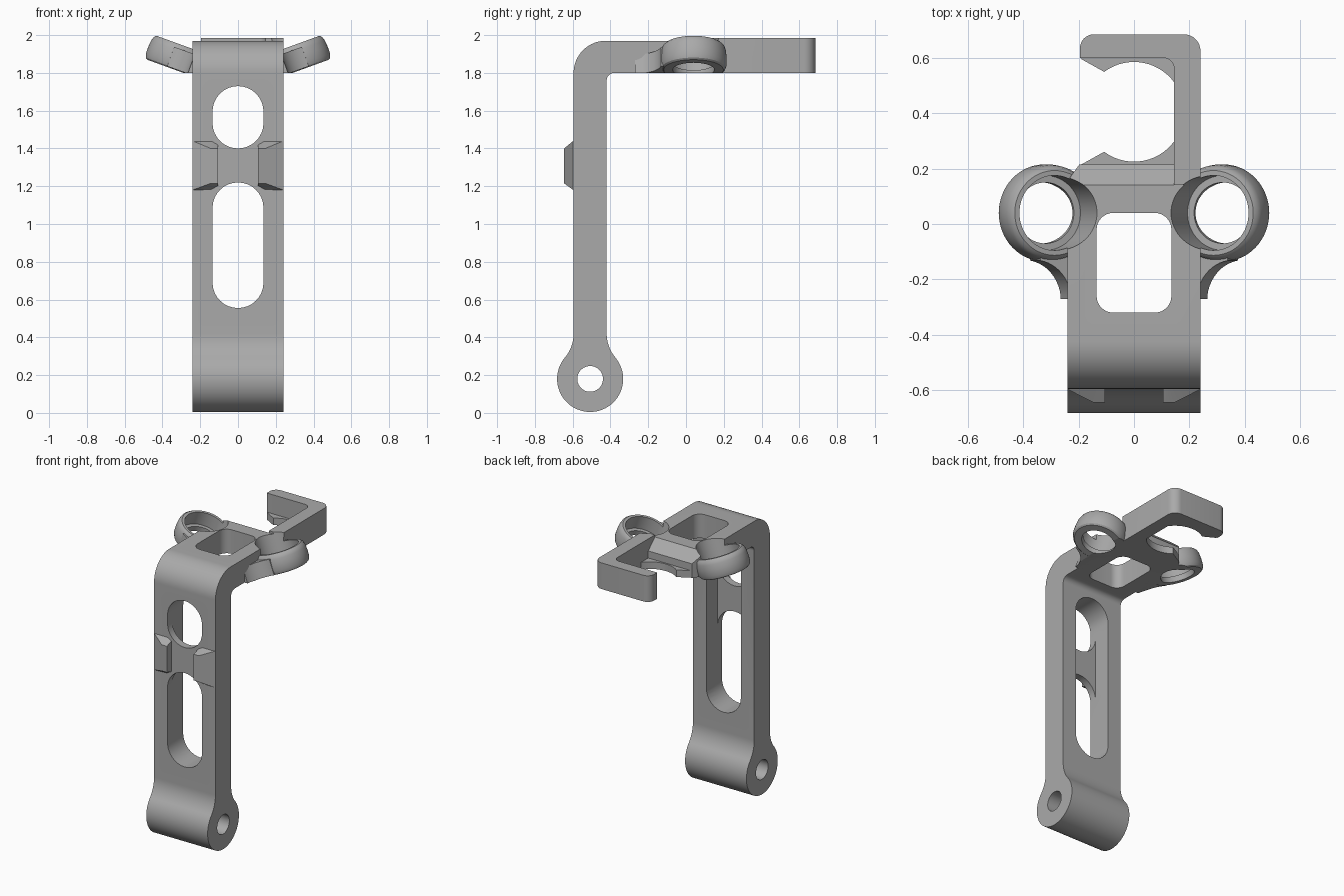
import bpy, bmesh, math
from mathutils import Matrix, Vector

cube = bpy.data.objects.get("Cube")
if cube:
    bpy.data.objects.remove(cube, do_unlink=True)

grey = bpy.data.materials.new("mid grey")
grey.use_nodes = True
colour = (0.40, 0.40, 0.40, 1)
grey.diffuse_color = colour
grey.node_tree.nodes["Principled BSDF"].inputs["Base Color"].default_value = colour

# Maps (u, v, depth) to x, y, z for each extrusion axis
AXES = {"x": lambda u, v, d: (d, u, v),
        "y": lambda u, v, d: (u, d, v),
        "z": lambda u, v, d: (u, v, d)}


def arc(cx, cy, r, start, end, steps=12):
    angles = [math.radians(start + (end - start) * i / steps) for i in range(steps + 1)]
    return [(cx + r * math.cos(a), cy + r * math.sin(a)) for a in angles]


def rounded(corners):
    """Outline from (u, v, radius) corners, for right-angled corners."""
    out = []
    for i, (u, v, r) in enumerate(corners):
        p = Vector((u, v))
        if r == 0:
            out.append((u, v))
            continue
        a = (Vector(corners[i - 1][:2]) - p).normalized() * r
        b = (Vector(corners[(i + 1) % len(corners)][:2]) - p).normalized() * r
        for k in range(9):
            t = math.radians(90 * k / 8)
            out.append(tuple(p + a * (1 - math.sin(t)) + b * (1 - math.cos(t))))
    return out


def box_outline(u0, u1, v0, v1, r=0):
    return rounded([(u0, v0, r), (u1, v0, r), (u1, v1, r), (u0, v1, r)])


def finish(name, bm, matrix=None):
    bmesh.ops.remove_doubles(bm, verts=bm.verts, dist=1e-5)
    bmesh.ops.recalc_face_normals(bm, faces=bm.faces)
    mesh = bpy.data.meshes.new(name)
    if matrix:
        bm.transform(matrix)
    bm.to_mesh(mesh)
    bm.free()
    mesh.materials.append(grey)
    ob = bpy.data.objects.new(name, mesh)
    bpy.context.collection.objects.link(ob)
    return ob


def loft(name, loops, matrix=None):
    """Solid through matching loops, capped at both ends."""
    bm = bmesh.new()
    rings = [[bm.verts.new(p) for p in loop] for loop in loops]
    n = len(rings[0])
    for lo, hi in zip(rings, rings[1:]):
        for i in range(n):
            j = (i + 1) % n
            bm.faces.new((lo[i], lo[j], hi[j], hi[i]))
    bm.faces.new(rings[0])
    bm.faces.new(rings[-1])
    return finish(name, bm, matrix)


def prism(name, outline, d0, d1, axis="z", matrix=None):
    return loft(name, [[AXES[axis](u, v, d) for u, v in outline] for d in (d0, d1)], matrix)


def lathe(name, profile, matrix=None, sides=64):
    turns = [math.tau * i / sides for i in range(sides)]
    return loft(name, [[(r * math.cos(t), r * math.sin(t), z) for t in turns]
                       for r, z in profile], matrix)


def boolean(ob, tool, operation="DIFFERENCE", keep=False):
    mod = ob.modifiers.new("cut", "BOOLEAN")
    mod.operation, mod.object, mod.solver = operation, tool, "EXACT"
    bpy.context.view_layer.objects.active = ob
    bpy.ops.object.modifier_apply(modifier=mod.name)
    if not keep:
        bpy.data.objects.remove(tool, do_unlink=True)


# Bent bracket body: pivot boss, upright and top plate in one side profile
mid, half, boss_z, boss_r, neck = -0.5075, 0.0875, 0.18, 0.175, 0.2
rise = math.sqrt((boss_r + neck) ** 2 - (half + neck) ** 2)
tilt = math.degrees(math.atan2(rise, half + neck))
side = (arc(mid - half - neck, boss_z + rise, neck, 0, -tilt)
        + arc(mid, boss_z, boss_r, 180 - tilt, 360 + tilt, 48)[1:-1]
        + arc(mid + half + neck, boss_z + rise, neck, 180 + tilt, 180)
        + arc(-0.38, 1.76, 0.04, 180, 90, 8)
        + [(0.215, 1.8), (0.215, 1.9), (0.14, 1.97)]
        + arc(-0.425, 1.8, 0.17, 90, 180, 20))
body = prism("bracket_body", side, -0.24, 0.24, "x")

# Pivot hole, upright slots, recess behind the bridge, plate window, clipped corner
boolean(body, prism("cut", arc(mid, boss_z, 0.068, 0, 352.5, 47), -1, 1, "x"))
for z0, z1, y1 in ((0.555, 1.22, -0.3), (1.40, 1.73, -0.3)):
    boolean(body, prism("cut", box_outline(-0.135, 0.135, z0, z1, 0.1349), -1, y1, "y"))
boolean(body, prism("cut", box_outline(-0.135, 0.135, 0.555, 1.73, 0.1349), -0.545, -0.3, "y"))
boolean(body, prism("cut", box_outline(-0.135, 0.135, -0.32, 0.04, 0.06), 1.5, 2.2))
boolean(body, prism("cut", [(-0.25, 0.13), (-0.23, 0.17), (-0.19, 0.225), (-0.25, 0.225)], 1.5, 2.2))

# Hooked arm at the back
hook = prism("hook_arm", rounded([(0.24, 0.14, 0), (0.24, 0.685, 0.06), (-0.195, 0.685, 0.05),
                                  (-0.195, 0.6, 0), (0.145, 0.6, 0.04), (0.145, 0.14, 0)]),
             1.8, 1.985)

# Thin open-sided round seat inside the hook
seat = prism("clip_seat", box_outline(-0.19, 0.2, 0.2, 0.62), 1.8, 1.85)
boolean(seat, prism("cut", arc(0, 0.405, 0.18, 0, 354, 59), 1.7, 1.9))
boolean(seat, prism("cut", [(-0.1, 0.265), (-0.19, 0.215), (-0.3, 0.155), (-0.3, 0.655),
                            (-0.19, 0.595), (-0.1, 0.545)], 1.7, 1.9))

parts = [body, hook, seat]
for s, label in ((1, "left"), (-1, "right")):
    # Tilted side ring with its web, trimmed level with the plate underside
    frame = Matrix.Translation((s * 0.31, 0.04, 1.88)) @ Matrix.Rotation(math.radians(-20 * s), 4, "Y")
    ring = lathe(label + "_ring", [(0.158, -0.068), (0.168, -0.06), (0.175, -0.04), (0.175, 0.0),
                                   (0.172, 0.035), (0.165, 0.057), (0.153, 0.068)], frame)
    web = [(-0.12, -0.04), (-0.12, -0.31)] + arc(0.07, -0.31, 0.14, 180, 100) + [(0.05, -0.04)]
    boolean(ring, prism("web", [(s * x, y) for x, y in web], -0.064, 0.045, "z", frame), "UNION")
    boolean(ring, prism("cut", box_outline(-1, 1, -1, 1), 1.5, 1.8))
    bore = lathe("cut", [(0.11, -0.2), (0.11, -0.03), (0.135, -0.03), (0.135, 0.3)], frame)
    for ob in (body, hook):
        boolean(ob, bore, keep=True)
    boolean(ring, bore)
    # The web must not intrude on the plate window
    boolean(ring, prism("cut", box_outline(-0.135, 0.135, -0.32, 0.04, 0.06), 1.5, 2.2))

    # Wedge-shaped stop on the front of the upright
    base = [(s * x, -0.59, z) for x, z in ((0.105, 1.2), (0.14, 1.18), (0.24, 1.18),
                                           (0.24, 1.44), (0.14, 1.44), (0.105, 1.42))]
    top = [(s * x, y, z) for x, y, z in ((0.105, -0.645, 1.215), (0.145, -0.645, 1.215),
                                         (0.24, -0.597, 1.18), (0.24, -0.597, 1.44),
                                         (0.145, -0.645, 1.4), (0.105, -0.645, 1.4))]
    parts += [ring, loft(label + "_front_stop", [base, top])]

# Smooth curves, crisp edges
for ob in parts:
    bpy.ops.object.select_all(action="DESELECT")
    ob.select_set(True)
    bpy.context.view_layer.objects.active = ob
    bpy.ops.object.shade_smooth_by_angle(angle=math.radians(30))
